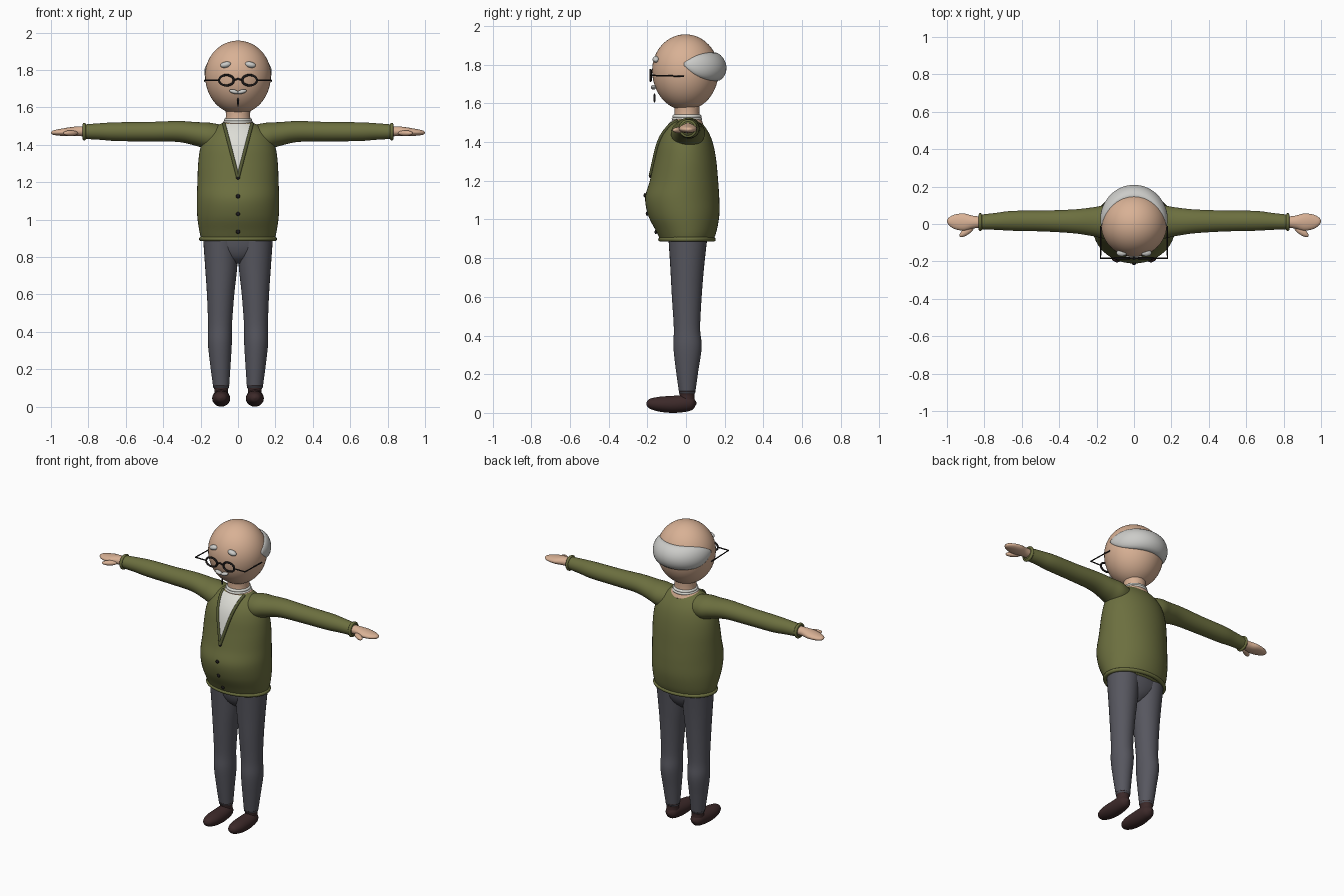
import bpy, bmesh, math
from mathutils import Vector, Matrix, Euler

cube = bpy.data.objects.get("Cube")
if cube:
    bpy.data.objects.remove(cube)


def material(name, r, g, b):
    m = bpy.data.materials.new(name)
    m.use_nodes = True
    m.diffuse_color = (r, g, b, 1)
    bsdf = next(n for n in m.node_tree.nodes if n.type == 'BSDF_PRINCIPLED')
    bsdf.inputs["Base Color"].default_value = (r, g, b, 1)
    return m


SKIN = material("skin", 0.69, 0.44, 0.30)
WOOL = material("olive wool", 0.15, 0.16, 0.05)
TRIM = material("dark olive trim", 0.09, 0.10, 0.035)
CLOTH = material("grey trousers", 0.095, 0.095, 0.115)
LEATHER = material("brown leather", 0.045, 0.022, 0.022)
HAIR = material("grey hair", 0.60, 0.60, 0.58)
SHIRT = material("white shirt", 0.72, 0.72, 0.67)
BLACK = material("black", 0.012, 0.01, 0.01)


def finish(name, bm, mat):
    bmesh.ops.recalc_face_normals(bm, faces=bm.faces)
    me = bpy.data.meshes.new(name)
    bm.to_mesh(me)
    bm.free()
    ob = bpy.data.objects.new(name, me)
    bpy.context.collection.objects.link(ob)
    me.materials.append(mat)
    me.polygons.foreach_set("use_smooth", [True] * len(me.polygons))
    return ob


def spline(rows, t):
    """Catmull-Rom sample of a list of rows, t from 0 to 1."""
    f = t * (len(rows) - 1)
    i = min(int(f), len(rows) - 2)
    u = f - i
    a, b = rows[max(i - 1, 0)], rows[i]
    c, d = rows[i + 1], rows[min(i + 2, len(rows) - 1)]
    return [q + u / 2 * (r - p + u * (2 * p - 5 * q + 4 * r - s + u * (3 * (q - r) + s - p)))
            for p, q, r, s in zip(a, b, c, d)]


def skin_rings(name, rings, mat):
    bm = bmesh.new()
    vs = [[bm.verts.new(p) for p in ring] for ring in rings]
    n = len(vs[0])
    for a, b in zip(vs, vs[1:]):
        for k in range(n):
            bm.faces.new((a[k], a[(k + 1) % n], b[(k + 1) % n], b[k]))
    for end in (vs[0], vs[-1]):
        bm.faces.new(end)
    return finish(name, bm, mat)


def loft(name, rows, axis, mat, side=1, n=32, steps=6):
    """Rows: position on axis, two centre coordinates, two radii."""
    rings = []
    count = steps * (len(rows) - 1)
    for j in range(count + 1):
        t, c1, c2, r1, r2 = spline(rows, j / count)
        ring = []
        for k in range(n):
            ang = math.tau * k / n
            p = [c1 + r1 * math.cos(ang), c2 + r2 * math.sin(ang)]
            p.insert("xyz".index(axis), t)
            ring.append((p[0] * side, p[1], p[2]))
        rings.append(ring)
    return skin_rings(name, rings, mat)


def ball(name, centre, size, mat, rot=(0, 0, 0)):
    bm = bmesh.new()
    bmesh.ops.create_uvsphere(bm, u_segments=24, v_segments=16, radius=1)
    bm.transform(Matrix.LocRotScale(Vector(centre), Euler(rot), Vector(size)))
    return finish(name, bm, mat)


def tube(name, points, radius, mat, closed=False):
    cu = bpy.data.curves.new(name, 'CURVE')
    cu.dimensions = '3D'
    cu.bevel_depth = radius
    cu.bevel_resolution = 3
    cu.use_fill_caps = True
    sp = cu.splines.new('POLY')
    sp.points.add(len(points) - 1)
    for p, co in zip(sp.points, points):
        p.co = (*co, 1)
    sp.use_cyclic_u = closed
    sp.use_smooth = True
    cu.materials.append(mat)
    ob = bpy.data.objects.new(name, cu)
    bpy.context.collection.objects.link(ob)
    bpy.ops.object.select_all(action='DESELECT')
    ob.select_set(True)
    bpy.context.view_layer.objects.active = ob
    bpy.ops.object.convert(target='MESH')


def oval(place, n=40):
    return [place(math.cos(math.tau * k / n), math.sin(math.tau * k / n)) for k in range(n)]


# Cardigan body: height, half width, front y, back y
body = [(0.89, 0.195, -0.13, 0.14), (0.94, 0.207, -0.155, 0.158), (1.02, 0.218, -0.195, 0.172),
        (1.11, 0.22, -0.211, 0.172), (1.20, 0.217, -0.187, 0.166), (1.30, 0.213, -0.165, 0.157),
        (1.38, 0.202, -0.148, 0.143), (1.44, 0.18, -0.125, 0.122), (1.49, 0.135, -0.09, 0.09),
        (1.52, 0.075, -0.06, 0.06)]
loft("cardigan_body", [(z, 0, (f + b) / 2, w, (b - f) / 2) for z, w, f, b in body], "z", WOOL, n=48)
tube("cardigan_hem", oval(lambda c, s: (0.197 * c, 0.005 + 0.137 * s, 0.897)), 0.012, WOOL, True)


def front(x, z, lift=0.0):
    """Point on the front of the cardigan body."""
    lo, hi = 0.0, 1.0
    for _ in range(25):
        mid = (lo + hi) / 2
        lo, hi = (mid, hi) if spline(body, mid)[0] < z else (lo, mid)
    _, w, f, b = spline(body, lo)
    dip = math.sqrt(max(0.0, 1 - (x / w) ** 2))
    return (x, (f + b) / 2 - (b - f) / 2 * dip - lift, z)


# Shirt panel in the V opening, with trim along its edges
V_LOW, V_TOP, V_HALF, STEPS = 1.225, 1.512, 0.075, 16
levels = [(V_LOW + (V_TOP - V_LOW) * j / STEPS, V_HALF * j / STEPS) for j in range(STEPS + 1)]
bm = bmesh.new()
grid = [[bm.verts.new(front(h * (k - 4) / 4, z, 0.004)) for k in range(9)] for z, h in levels]
for a, b in zip(grid, grid[1:]):
    for k in range(8):
        bm.faces.new((a[k], a[k + 1], b[k + 1], b[k]))
bmesh.ops.remove_doubles(bm, verts=bm.verts, dist=0.0001)
finish("shirt_front", bm, SHIRT)
for side, word in ((1, "left"), (-1, "right")):
    tube(word + "_neck_trim", [front(side * h, z, 0.003) for z, h in levels], 0.009, TRIM)
for i, z in enumerate((1.225, 1.125, 1.03, 0.935)):
    ball("button_%d" % (i + 1), front(0, z, 0.003), (0.011, 0.007, 0.011), BLACK)

# Neck and collar
loft("neck", [(1.49, 0, 0.005, 0.1, 0.085), (1.515, 0, 0.005, 0.085, 0.075),
              (1.54, 0, 0.005, 0.066, 0.064), (1.62, 0, 0.005, 0.068, 0.066)], "z", SKIN)
for z, r in ((1.520, 0.07), (1.533, 0.066)):
    tube("collar", oval(lambda c, s: (r * c, 0.005 + r * s, z)), 0.009, SHIRT, True)

# Head: an egg, longer below the middle
HEAD = Vector((0, -0.003, 1.77))
bm = bmesh.new()
bmesh.ops.create_uvsphere(bm, u_segments=48, v_segments=32, radius=1)
for v in bm.verts:
    v.co = HEAD + Vector((v.co.x * 0.176, v.co.y * 0.172, v.co.z * (0.187 if v.co.z > 0 else 0.205)))
finish("head", bm, SKIN)

# Hair band round the back of the head, tapering to the temples
rings = []
for j in range(41):
    u = -1 + j / 20
    ang = u * math.radians(92)
    taper = max(0.04, 1 - abs(u) ** 4)
    half = 0.008 + 0.066 * taper
    mid = 1.79 + 0.013 * abs(u) ** 4
    ring = []
    for c, s in oval(lambda c, s: (c, s), 20):
        z = mid + half * s
        rad = math.sqrt(1 - ((z - HEAD.z) / 0.2) ** 2)
        out = (0.008 + 0.033 * taper) * c
        ring.append((math.sin(ang) * (0.173 * rad + out * 0.5),
                     HEAD.y + math.cos(ang) * (0.172 * rad + out), z))
    rings.append(ring)
skin_rings("hair_band", rings, HAIR)

# Goatee and glasses bridge
ball("goatee", (0, -0.163, 1.628), (0.005, 0.006, 0.023), BLACK)
GLASS_Y, GLASS_Z = -0.183, 1.745
tube("glasses_bridge", [(-0.024, GLASS_Y, GLASS_Z), (0, GLASS_Y, GLASS_Z + 0.008),
                        (0.024, GLASS_Y, GLASS_Z)], 0.005, BLACK)

for side, word in ((1, "left"), (-1, "right")):
    # Face details
    ball(word + "_eyebrow", (side * 0.066, -0.155, 1.828), (0.029, 0.018, 0.016), HAIR,
         (0, side * 0.2, 0))
    ball(word + "_moustache", (side * 0.021, -0.168, 1.684), (0.026, 0.014, 0.011), HAIR,
         (0, -side * 0.25, 0))
    # Glasses
    tube(word + "_lens_rim", oval(lambda c, s: (side * 0.062 + 0.039 * c, GLASS_Y,
                                                GLASS_Z + 0.028 * s)), 0.006, BLACK, True)
    tube(word + "_temple", [(side * 0.101, GLASS_Y, GLASS_Z), (side * 0.178, GLASS_Y, GLASS_Z),
                            (side * 0.178, -0.01, GLASS_Z - 0.005)], 0.004, BLACK)
    # Sleeve and cuff
    loft(word + "_sleeve", [(0.06, 0.005, 1.44, 0.07, 0.06), (0.15, 0.01, 1.445, 0.088, 0.073),
                            (0.22, 0.012, 1.457, 0.077, 0.064), (0.32, 0.014, 1.471, 0.064, 0.056),
                            (0.48, 0.016, 1.47, 0.056, 0.052), (0.65, 0.017, 1.47, 0.053, 0.05),
                            (0.74, 0.014, 1.471, 0.045, 0.044), (0.83, 0.01, 1.47, 0.039, 0.038)],
         "x", WOOL, side)
    tube(word + "_cuff", oval(lambda c, s: (side * 0.822, 0.01 + 0.039 * c, 1.47 + 0.039 * s)),
         0.009, WOOL, True)
    # Hand and thumb
    loft(word + "_hand", [(0.80, 0.01, 1.472, 0.028, 0.027), (0.86, 0.01, 1.472, 0.034, 0.026),
                          (0.91, 0.01, 1.469, 0.046, 0.023), (0.96, 0.012, 1.466, 0.038, 0.017),
                          (0.99, 0.014, 1.465, 0.02, 0.011), (1.0, 0.015, 1.465, 0.003, 0.002)],
         "x", SKIN, side)
    ball(word + "_thumb", (side * 0.895, -0.04, 1.462), (0.046, 0.018, 0.015), SKIN,
         (0, 0, -side * 0.6))
    # Trouser leg
    loft(word + "_trouser_leg", [(0.1, 0.09, 0.006, 0.042, 0.041), (0.22, 0.094, 0.006, 0.054, 0.058),
                                 (0.34, 0.097, 0.008, 0.064, 0.073), (0.44, 0.096, 0.005, 0.064, 0.068),
                                 (0.6, 0.093, 0.004, 0.073, 0.077), (0.75, 0.09, 0.006, 0.086, 0.087),
                                 (0.92, 0.092, 0.01, 0.096, 0.102)], "z", CLOTH, side)
    # Shoe
    loft(word + "_shoe_top", [(0.05, 0.09, 0.006, 0.038, 0.04), (0.09, 0.09, 0.006, 0.036, 0.038),
                              (0.112, 0.09, 0.006, 0.044, 0.043)], "z", LEATHER, side)
    loft(word + "_shoe", [(-0.205, 0.09, 0.047, 0.004, 0.004), (-0.19, 0.09, 0.047, 0.028, 0.024),
                          (-0.14, 0.09, 0.045, 0.045, 0.038), (-0.07, 0.09, 0.044, 0.048, 0.044),
                          (0.0, 0.09, 0.049, 0.043, 0.043), (0.035, 0.09, 0.05, 0.032, 0.032),
                          (0.054, 0.09, 0.05, 0.004, 0.004)], "y", LEATHER, side)

# Seat of the trousers joining both legs
loft("trouser_seat", [(0.765, 0, 0.008, 0.03, 0.035), (0.80, 0, 0.008, 0.1, 0.072),
                      (0.85, 0, 0.009, 0.17, 0.093), (0.92, 0, 0.01, 0.187, 0.102)], "z", CLOTH)
